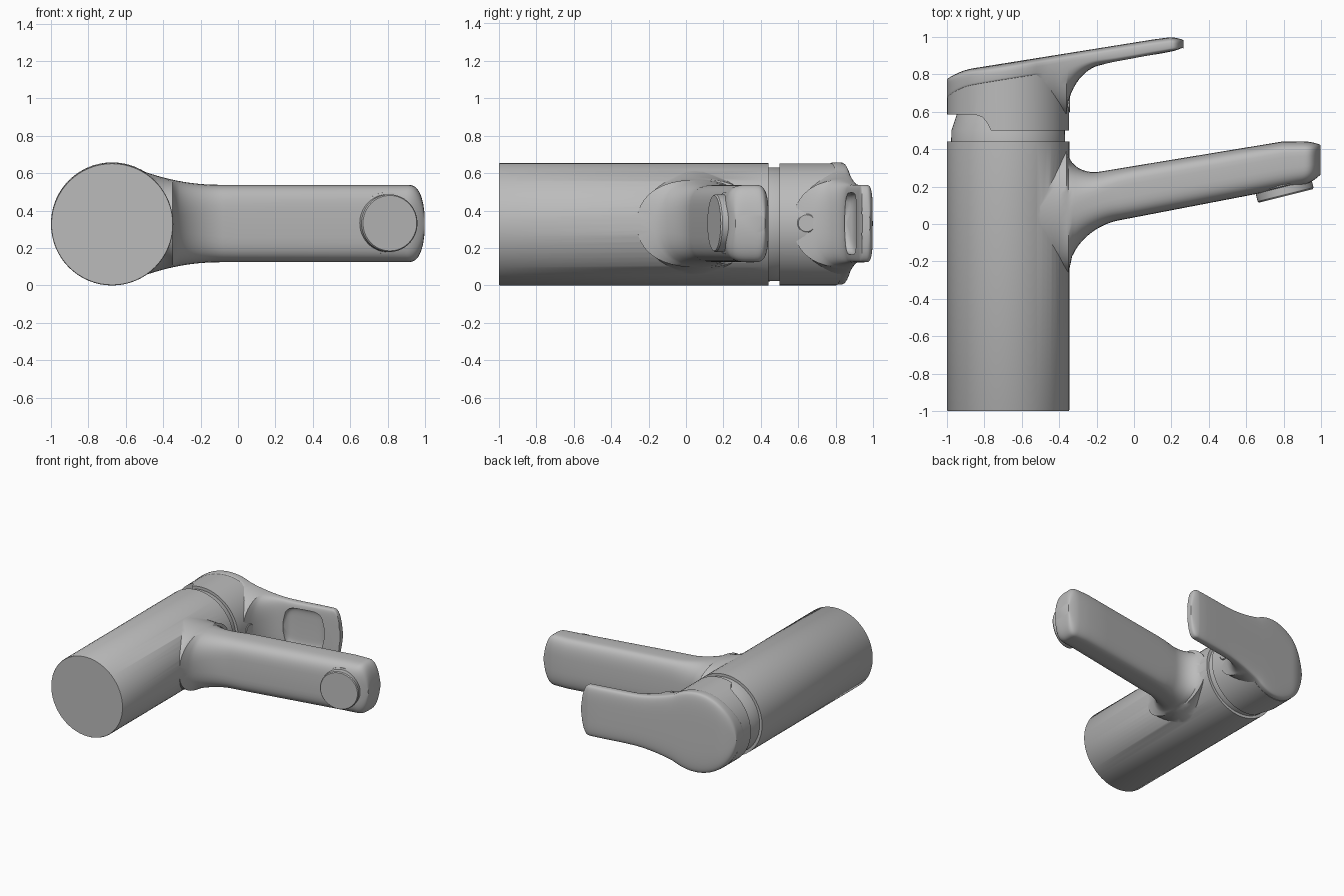
import bpy
import bmesh
from math import cos, sin, pi, sqrt, radians

old = bpy.data.objects.get("Cube")
if old:
    bpy.data.objects.remove(old, do_unlink=True)

metal = bpy.data.materials.new("satin_grey_metal")
metal.use_nodes = True
metal.diffuse_color = (0.5, 0.5, 0.5, 1)
metal.node_tree.nodes["Principled BSDF"].inputs["Base Color"].default_value = (0.5, 0.5, 0.5, 1)

AXIS_X, AXIS_Z, RADIUS = -0.673, 0.327, 0.327


def skin(name, rings):
    """Closed skin over a list of equal rings."""
    bm = bmesh.new()
    loops = [[bm.verts.new(p) for p in ring] for ring in rings]
    count = len(loops[0])
    for a, b in zip(loops, loops[1:]):
        for i in range(count):
            j = (i + 1) % count
            bm.faces.new((a[i], a[j], b[j], b[i]))
    bm.faces.new(loops[0])
    bm.faces.new(loops[-1])
    bmesh.ops.recalc_face_normals(bm, faces=bm.faces)
    mesh = bpy.data.meshes.new(name)
    bm.to_mesh(mesh)
    bm.free()
    mesh.materials.append(metal)
    obj = bpy.data.objects.new(name, mesh)
    bpy.context.collection.objects.link(obj)
    return obj


def lathe(name, profile, centre, turn=0, sides=64):
    """Revolve (radius, height) pairs about the local y axis."""
    angles = [2 * pi * i / sides for i in range(sides)]
    obj = skin(name, [[(r * cos(t), y, r * sin(t)) for t in angles] for r, y in profile])
    obj.location = centre
    obj.rotation_euler.z = turn
    return obj


def section(x, low, mid, high, half, n_low, n_high, count=48):
    """Rounded cross-section with separate roundness below and above its middle."""
    ring = []
    for i in range(count):
        c, s = cos(2 * pi * i / count), sin(2 * pi * i / count)
        n, reach = (n_high, high - mid) if s > 0 else (n_low, mid - low)
        z = half * abs(c) ** (2 / n) * (1 if c > 0 else -1)
        y = reach * abs(s) ** (2 / n) * (1 if s > 0 else -1)
        ring.append((x, mid + y, AXIS_Z + 0.004 + z))
    return ring


def combine(obj, other, operation):
    bpy.context.view_layer.update()
    mod = obj.modifiers.new(operation.lower(), 'BOOLEAN')
    mod.operation, mod.solver, mod.object = operation, 'EXACT', other
    bpy.context.view_layer.objects.active = obj
    bpy.ops.object.modifier_apply(modifier=mod.name)
    bpy.data.objects.remove(other, do_unlink=True)


def fillet(x, start, end, height):
    """Quarter-ellipse growth from zero at start to height at end."""
    u = min(max((start - x) / (start - end), 0), 1)
    return height * (1 - sqrt(1 - u * u))


def flare(x):
    return 0.207 + 0.07 * (max(-0.1 - x, 0) / 0.4) ** 2


def blend(x, a, b):
    """Ease from a at the barrel to b along the arm."""
    return a + (b - a) * min(max((x + 0.4) / 0.35, 0), 1)


def spread(a, b, steps):
    return [a + (b - a) * i / steps for i in range(steps + 1)]


# Barrel with the spout blended into it
def spout_ring(x):
    u = max((x - 0.9) / 0.1, 0)
    low = 0.035 + 0.192 * x - fillet(x, -0.08, -0.35, 0.23) + 0.04 * u * u
    high = min(0.31 + 0.165 * x, 0.442) + fillet(x, -0.18, -0.36, 0.16) - 0.02 * u * u
    mid = low + (high - low) * blend(x, 0.5, 0.66)
    return section(x, low, mid, high, flare(x) * sqrt(1 - u ** 3),
                   blend(x, 2, 4), blend(x, 2, 3.2))


barrel = lathe("barrel_and_spout", [(RADIUS - 0.003, -1), (RADIUS, -0.995), (RADIUS, 0.44)],
               (AXIS_X, 0, AXIS_Z))
xs = [-0.56] + spread(-0.5, -0.36, 4) + spread(-0.35, -0.08, 14) + spread(0, 0.8, 4)
xs += spread(0.9, 0.998, 12)
combine(barrel, skin("spout", [spout_ring(x) for x in xs]), 'UNION')

# Water outlet under the spout end
lathe("outlet_nozzle", [(0.148, 0), (0.154, 0.008), (0.154, 0.05), (0.165, 0.055), (0.165, 0.13)],
      (0.812, 0.15, AXIS_Z + 0.006), radians(14))

# Neck between barrel and handle
lathe("cartridge_neck", [(0.305, 0.43), (0.303, 0.5), (0.27, 0.6)], (AXIS_X, 0, AXIS_Z))


# Handle hub with sloping top and a rear notch
def handle_top(x):
    return min(0.97 + 0.16 * x, 0.998) - 0.035 * (max(-0.86 - x, 0) / 0.14) ** 2


hub = lathe("handle_hub", [(RADIUS - 0.001, 0.5), (RADIUS - 0.001, 0.8)], (AXIS_X, 0, AXIS_Z))
for v in hub.data.vertices:
    if v.co.y > 0.7:
        v.co.y = handle_top(v.co.x + AXIS_X) - 0.06
notch = [(-1.1, 0.4), (-1.1, 0.585), (-0.85, 0.585), (-0.81, 0.572), (-0.785, 0.54),
         (-0.765, 0.5), (-0.765, 0.4)]
combine(hub, skin("notch_cutter", [[(x, y, z) for x, y in notch] for z in (-0.1, 0.8)]),
        'DIFFERENCE')


# Lever plate, covering the hub and reaching forward
def underside(x):
    return 0.845 + 0.193 * (x + 0.2)


def lever_ring(x):
    u = max((x - 0.19) / 0.076, 0)
    high = handle_top(x) - 0.015 * u * u
    if x < -0.5:
        half = sqrt(max(RADIUS ** 2 - (x - AXIS_X) ** 2, 0.0001))
        return section(x, high - 0.1, high - 0.045, high, half, 8, 4)
    low = underside(x) - fillet(x, -0.18, -0.36, 0.24) + 0.01 * u * u
    return section(x, low, high - 0.045, high, flare(x) * sqrt(1 - u ** 3),
                   blend(x, 2, 5), 4)


xs = [AXIS_X - RADIUS * cos(t) for t in spread(0, 2.05, 24)]
xs += spread(-0.49, -0.36, 4) + spread(-0.35, -0.18, 12) + spread(-0.1, 0.1, 2)
xs += spread(0.19, 0.2645, 10)
lever = skin("handle_lever", [lever_ring(x) for x in xs])


# Finger pocket in the lever underside
def pocket_ring(x):
    u = abs(x + 0.02) / 0.165
    base = underside(x)
    return section(x, base - 0.08, base - 0.03, base + 0.045 * (1 - u ** 6) ** 0.5,
                   0.165 * (1 - u ** 5) ** 0.4, 8, 6)


combine(lever, skin("pocket_cutter", [pocket_ring(x) for x in spread(-0.184, 0.144, 20)]),
        'DIFFERENCE')

# Round marker on the hub front
lathe("hub_marker", [(0.05, 0), (0.05, 0.036), (0.045, 0.04)],
      (-0.382, 0.645, AXIS_Z + 0.006), -pi / 2, 32)

# Smooth shading with crisp edges
bpy.ops.object.select_all(action='DESELECT')
for obj in bpy.context.scene.objects:
    if obj.type == 'MESH' and metal.name in obj.data.materials:
        obj.select_set(True)
        bpy.context.view_layer.objects.active = obj
bpy.ops.object.shade_smooth_by_angle(angle=radians(32))
